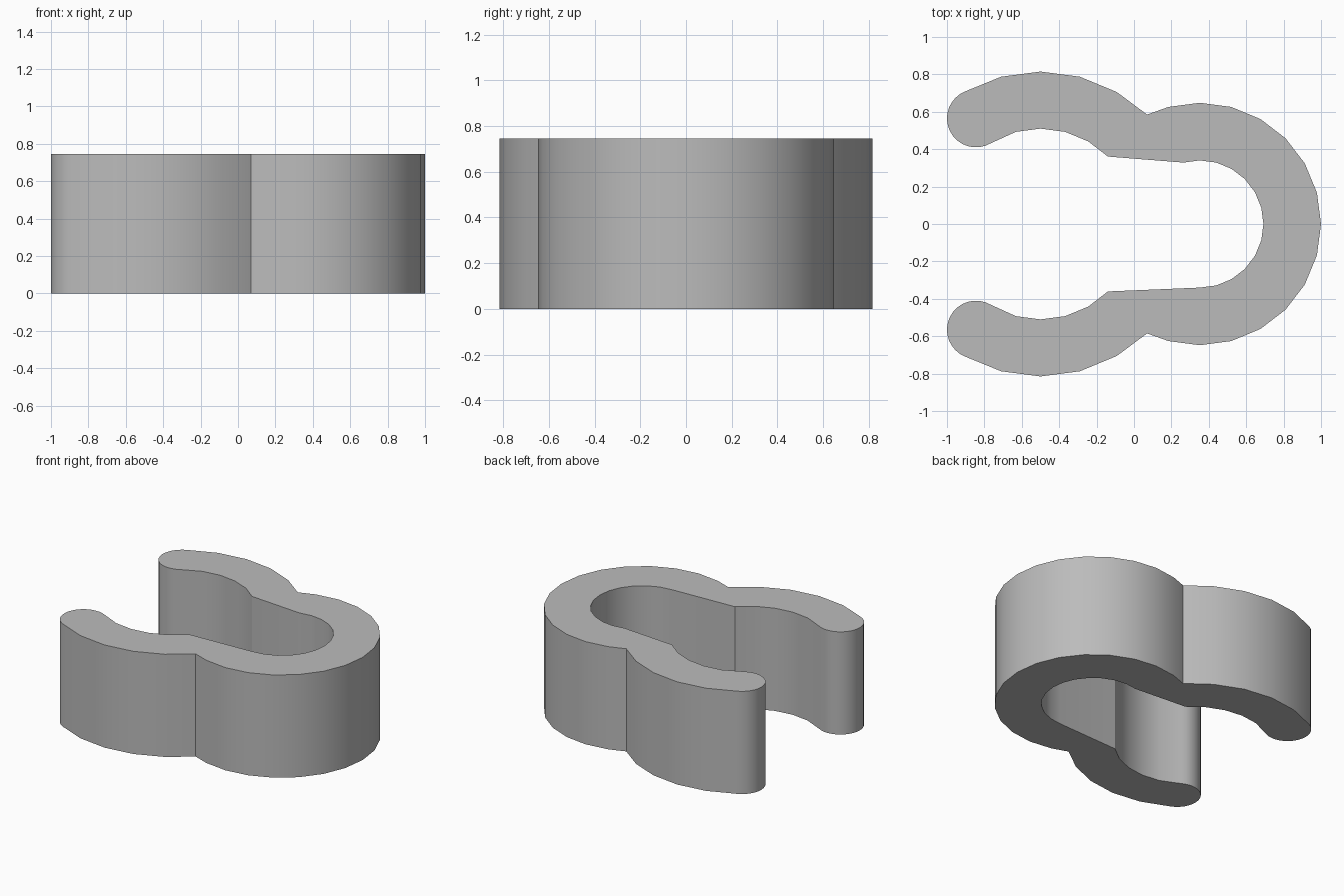
import bpy
import bmesh
from math import sin, cos, radians

if "Cube" in bpy.data.objects:
    bpy.data.objects.remove(bpy.data.objects["Cube"], do_unlink=True)

HEIGHT = 0.745
RING = (0.352, 0.0)      # centre of the closed ring end
JAW = (-0.5, 0.0)        # centre of the open jaw arcs
TIP = (-0.845, 0.565)    # centre of the rounded jaw tip


def arc(centre, radius, start, end, step=15):
    """Points on an arc, angles in degrees, end included."""
    count = round(abs(end - start) / step)
    angles = [radians(start + (end - start) * i / count) for i in range(count + 1)]
    return [(centre[0] + radius * cos(a), centre[1] + radius * sin(a)) for a in angles]


def half_outline(ring_end):
    """One arm, from the outer ring middle around the tip to the inner ring middle."""
    outer = arc(RING, 0.648, 0, 105) + [(0.07, 0.585)] + arc(JAW, 0.815, 60, 105)
    tip = arc(TIP, 0.155, 112, 300, 11.75)
    inner = arc(JAW, 0.51, 105, 45) + arc(RING, 0.34, ring_end, 0)
    return outer + tip + inner


# Whole outline: one arm, then its mirror image walked backwards
upper = half_outline(105)
lower = [(x, -y) for x, y in reversed(half_outline(90))]
outline = upper + lower[1:-1]

# Extrude the outline into the clip
bm = bmesh.new()
base = bm.faces.new([bm.verts.new((x, y, 0)) for x, y in outline])
result = bmesh.ops.extrude_face_region(bm, geom=[base], use_keep_orig=True)
top = [v for v in result["geom"] if isinstance(v, bmesh.types.BMVert)]
bmesh.ops.translate(bm, verts=top, vec=(0, 0, HEIGHT))
bmesh.ops.recalc_face_normals(bm, faces=bm.faces)
mesh = bpy.data.meshes.new("spring_clip")
bm.to_mesh(mesh)
bm.free()
clip = bpy.data.objects.new("spring_clip", mesh)
bpy.context.collection.objects.link(clip)

# Plain grey material
grey = bpy.data.materials.new("light_grey")
grey.use_nodes = True
colour = (0.5, 0.5, 0.5, 1)
grey.diffuse_color = colour
grey.node_tree.nodes["Principled BSDF"].inputs["Base Color"].default_value = colour
mesh.materials.append(grey)

# Smooth curved walls, crisp caps and creases
bpy.ops.object.select_all(action="DESELECT")
clip.select_set(True)
bpy.context.view_layer.objects.active = clip
bpy.ops.object.shade_smooth_by_angle(angle=radians(28))
